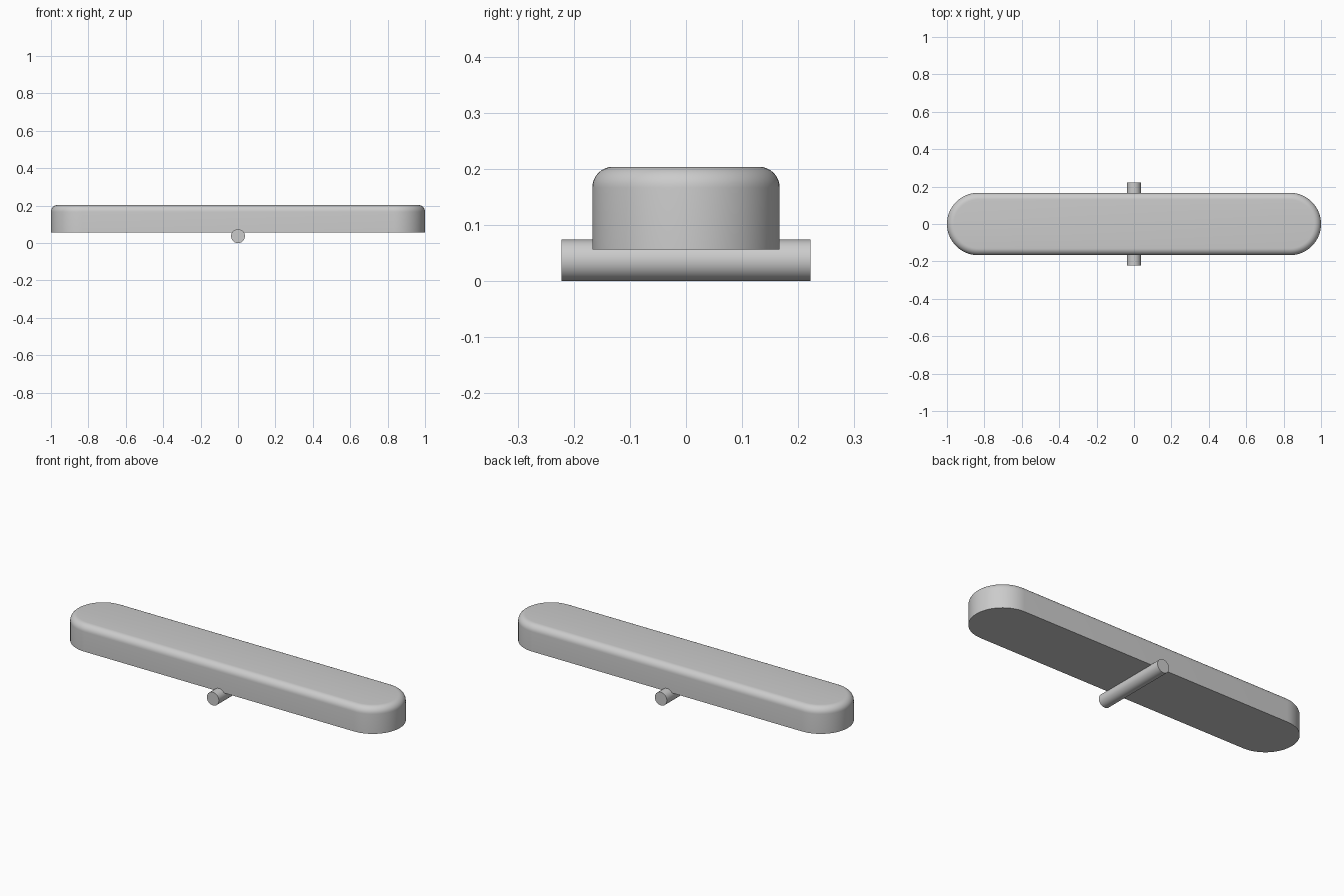
import bpy
import bmesh
from math import pi, sin, cos

cube = bpy.data.objects.get("Cube")
if cube:
    bpy.data.objects.remove(cube, do_unlink=True)

grey = bpy.data.materials.new("plain grey")
grey.use_nodes = True
colour = (0.6, 0.6, 0.6, 1)
grey.diffuse_color = colour
grey.node_tree.nodes["Principled BSDF"].inputs["Base Color"].default_value = colour

LENGTH, RADIUS = 1.0, 0.167      # half length and end radius of the bar
BOTTOM, TOP = 0.057, 0.204
ROUNDING = 0.037
ROD_RADIUS, ROD_LENGTH = 0.037, 0.444
STEPS = 32


def finish(obj):
    obj.data.materials.append(grey)
    bpy.ops.object.select_all(action="DESELECT")
    obj.select_set(True)
    bpy.context.view_layer.objects.active = obj
    bpy.ops.object.shade_smooth_by_angle(angle=pi / 6)


# Bar: stadium outline, extruded up, with only its top rim rounded
bm = bmesh.new()
outline = []
for side in (1, -1):
    for i in range(STEPS + 1):
        a = -pi / 2 + pi * i / STEPS
        outline.append(bm.verts.new((side * (LENGTH - RADIUS + RADIUS * cos(a)),
                                     side * RADIUS * sin(a), BOTTOM)))
base = bm.faces.new(outline)
raised = bmesh.ops.extrude_face_region(bm, geom=[base], use_keep_orig=True)["geom"]
bmesh.ops.translate(bm, vec=(0, 0, TOP - BOTTOM),
                    verts=[v for v in raised if isinstance(v, bmesh.types.BMVert)])
rim = [e for e in bm.edges if all(v.co.z > (BOTTOM + TOP) / 2 for v in e.verts)]
bmesh.ops.bevel(bm, geom=rim, offset=ROUNDING, offset_type="OFFSET",
                segments=8, profile=0.5, affect="EDGES")
bmesh.ops.recalc_face_normals(bm, faces=bm.faces)
mesh = bpy.data.meshes.new("bar")
bm.to_mesh(mesh)
bm.free()
bar = bpy.data.objects.new("bar", mesh)
bpy.context.collection.objects.link(bar)
finish(bar)

# Cross rod: a round pivot running front to back under the bar
bpy.ops.mesh.primitive_cylinder_add(vertices=48, radius=ROD_RADIUS, depth=ROD_LENGTH,
                                    location=(0, 0, ROD_RADIUS), rotation=(pi / 2, 0, 0))
rod = bpy.context.object
rod.name = "cross_rod"
finish(rod)
